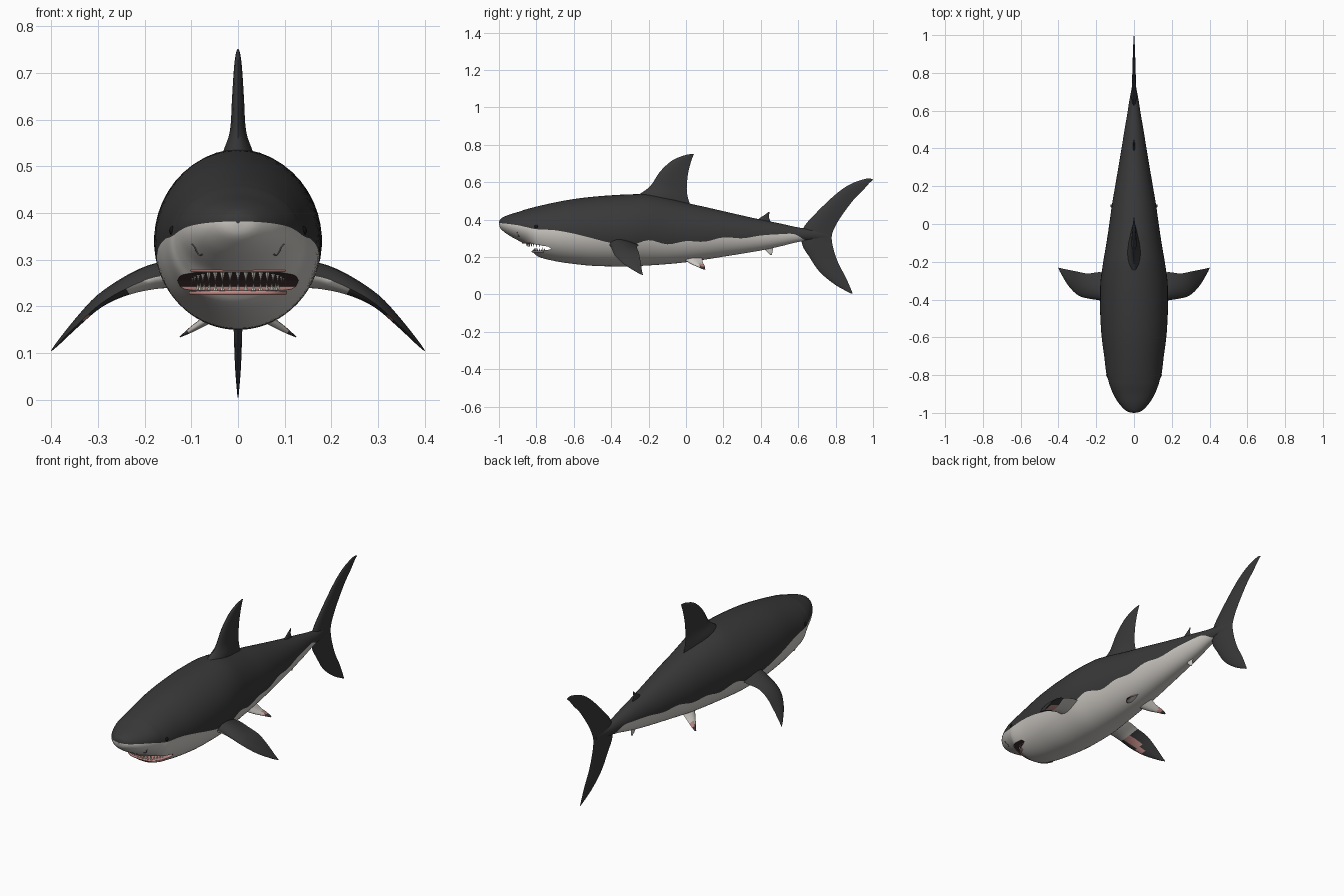
import bpy, bmesh, math
from mathutils import Vector
from mathutils.bvhtree import BVHTree

if "Cube" in bpy.data.objects:
    bpy.data.objects.remove(bpy.data.objects["Cube"])


def material(name, rgb):
    m = bpy.data.materials.new(name)
    m.diffuse_color = (*rgb, 1)
    m.use_nodes = True
    m.node_tree.nodes["Principled BSDF"].inputs["Base Color"].default_value = m.diffuse_color
    return m


MATS = [material("dark_grey", (0.04, 0.04, 0.04)),
        material("belly_white", (0.60, 0.575, 0.54)),
        material("gum_pink", (0.52, 0.25, 0.23)),
        material("mouth_dark", (0.06, 0.035, 0.035)),
        material("tooth_ivory", (0.62, 0.60, 0.54)),
        material("eye_black", (0.008, 0.008, 0.008)),
        material("nostril_grey", (0.16, 0.155, 0.15))]
DARK, WHITE, GUM, MOUTH, TOOTH, EYE, NOSTRIL = range(7)


def finish(bm, name):
    bmesh.ops.recalc_face_normals(bm, faces=bm.faces)
    me = bpy.data.meshes.new(name)
    bm.to_mesh(me)
    bm.free()
    for m in MATS:
        me.materials.append(m)
    ob = bpy.data.objects.new(name, me)
    bpy.context.collection.objects.link(ob)
    return ob


def smooth(ob, deg=45):
    bpy.ops.object.select_all(action='DESELECT')
    ob.select_set(True)
    bpy.context.view_layer.objects.active = ob
    bpy.ops.object.shade_smooth_by_angle(angle=math.radians(deg))


def spline(rows, steps):
    """Smooth curve through rows of numbers."""
    out = []
    for i in range(len(rows) - 1):
        p0, p1, p2, p3 = (rows[max(0, min(len(rows) - 1, i + k))] for k in (-1, 0, 1, 2))
        for s in range(steps):
            t = s / steps
            out.append([b + 0.5 * t * (c - a + t * (2 * a - 5 * b + 4 * c - d + t * (3 * (b - c) + d - a)))
                        for a, b, c, d in zip(p0, p1, p2, p3)])
    out.append(list(rows[-1]))
    return out


def loft(rings, name, rule):
    """Skin closed rings; rule(ring index, point index, centre) gives the colour."""
    bm = bmesh.new()
    vs = [[bm.verts.new(p) for p in r] for r in rings]
    n = len(rings[0])
    for i in range(len(vs) - 1):
        for j in range(n):
            k = (j + 1) % n
            f = bm.faces.new((vs[i][j], vs[i][k], vs[i + 1][k], vs[i + 1][j]))
            f.material_index = rule(i, j, f.calc_center_median())
    for r, i in ((vs[0], 0), (vs[-1], len(vs) - 1)):
        f = bm.faces.new(r)
        f.material_index = rule(i, 0, f.calc_center_median())
    return finish(bm, name)


# Body: y, top, bottom, half width, colour line height
BODY = [(-1.0, .385, .378, .004, .382), (-.99, .405, .35, .04, .381), (-.95, .425, .318, .08, .377),
        (-.90, .44, .29, .11, .37), (-.855, .455, .264, .128, .36), (-.825, .463, .235, .137, .353),
        (-.79, .472, .202, .147, .348), (-.7, .492, .178, .158, .343), (-.6, .51, .163, .171, .325),
        (-.5, .522, .153, .178, .30), (-.4, .53, .15, .18, .275), (-.3, .535, .15, .177, .262),
        (-.2, .535, .155, .163, .29), (-.1, .515, .162, .146, .268), (0, .49, .172, .131, .285),
        (.1, .468, .186, .117, .282), (.2, .445, .202, .1, .305), (.3, .422, .218, .083, .30),
        (.4, .40, .235, .066, .315), (.5, .38, .256, .05, .322), (.58, .362, .276, .036, .322),
        (.64, .352, .287, .027, .29), (.7, .345, .29, .016, .291), (.76, .335, .295, .004, .296)]
N = 14
rings = []
for y, top, bot, w, line in spline(BODY, 4):
    c, h = (top + bot) / 2, (top - bot) / 2
    a = math.acos(max(-.98, min(.98, (line - c) / h)))
    angs = [a * k / N for k in range(N)] + [a + (math.pi - a) * k / N for k in range(N + 1)]
    half = [(w * math.sin(t), y, c + h * math.cos(t)) for t in angs]
    rings.append(half + [(-x, yy, z) for x, yy, z in half[-2:0:-1]])
body = loft(rings, "body", lambda i, j, c: DARK if j < N or j >= 3 * N else WHITE)

# Mouth: wedge cut across the head
wedge = [(-.72, .243), (-.735, .255), (-.83, .272), (-1.1, .272), (-1.1, .225), (-.83, .233), (-.74, .237)]
bm = bmesh.new()
sides = [[bm.verts.new((x, y, z)) for y, z in wedge] for x in (-.2, .2)]
for s in sides:
    bm.faces.new(s)
for j in range(len(wedge)):
    k = (j + 1) % len(wedge)
    f = bm.faces.new((sides[0][j], sides[0][k], sides[1][k], sides[1][j]))
    f.material_index = MOUTH if j < 3 else GUM
cutter = finish(bm, "mouth_cutter")
mod = body.modifiers.new("mouth", 'BOOLEAN')
mod.object, mod.operation, mod.solver = cutter, 'DIFFERENCE', 'EXACT'
smooth(body)
bpy.ops.object.modifier_apply(modifier=mod.name)
bpy.data.objects.remove(cutter)
bm = bmesh.new()
bm.from_mesh(body.data)
tree = BVHTree.FromBMesh(bm)
bm.free()


def tube(name, pts, radius, mat):
    cu = bpy.data.curves.new(name, 'CURVE')
    cu.dimensions, cu.bevel_depth, cu.bevel_resolution = '3D', radius, 1
    cu.use_fill_caps = True
    sp = cu.splines.new('POLY')
    sp.points.add(len(pts) - 1)
    for p, q in zip(sp.points, pts):
        p.co = (*q, 1)
    cu.materials.append(MATS[mat])
    ob = bpy.data.objects.new(name, cu)
    bpy.context.collection.objects.link(ob)


def on_front(x, z):
    hit = tree.ray_cast(Vector((x, -2, z)), Vector((0, 1, 0)))[0]
    return hit if hit else Vector((x, -.75, z))


# Lips and nostrils follow the head surface
for name, z0, rad, ext in (("lower_lip", .229, .006, .1), ("upper_lip", .276, .003, .1)):
    tube(name, [on_front(ext * k / 12, z0) for k in range(-12, 13)], rad, GUM)
for s, side in ((1, "left"), (-1, "right")):
    tube(side + "_nostril", [on_front(s * x, z) for x, z in
         ((.098, .334), (.092, .326), (.088, .316), (.082, .309), (.076, .312))], .002, NOSTRIL)

# Teeth: rows of cones along both jaws
bm = bmesh.new()
for z0, length, rx, ry, count in ((.276, -.024, .1, .108, 17), (.23, .02, .088, .07, 15)):
    for k in range(count):
        a = math.radians(-78 + 156 * k / (count - 1))
        x, y = rx * math.sin(a), -.745 - ry * math.cos(a)
        base = [bm.verts.new((x + .006 * math.cos(t), y + .005 * math.sin(t), z0))
                for t in (0, math.pi / 2, math.pi, math.pi * 1.5)]
        tip = bm.verts.new((x, y + .004, z0 + length))
        bm.faces.new(base)
        for j in range(4):
            bm.faces.new((base[j], base[(j + 1) % 4], tip))
for f in bm.faces:
    f.material_index = TOOTH
finish(bm, "teeth")

# Eyes
for s, side in ((1, "left"), (-1, "right")):
    hit = tree.ray_cast(Vector((s, -.80, .362)), Vector((-s, 0, 0)))[0]
    bm = bmesh.new()
    bmesh.ops.create_uvsphere(bm, u_segments=12, v_segments=8, radius=.011)
    bmesh.ops.translate(bm, verts=bm.verts, vec=hit - Vector((s * .006, 0, 0)))
    for f in bm.faces:
        f.material_index = EYE
    smooth(finish(bm, side + "_eye"), 80)

CHORD = [0, .04, .12, .25, .42, .6, .8, 1]


def fin(name, rows, normal=(1, 0, 0), rule=lambda under, c: DARK, mirror=1):
    """Rows: leading point, trailing point, half thickness."""
    nrm, out = Vector(normal), []
    for r in spline(rows, 4):
        lead, trail, th = Vector(r[:3]), Vector(r[3:6]), max(r[6], .0008)
        up = [lead.lerp(trail, t) + nrm * th * math.sin(math.pi * t ** .65) for t in CHORD]
        low = [lead.lerp(trail, t) - nrm * th * math.sin(math.pi * t ** .65) for t in CHORD[1:-1]]
        out.append([(p.x * mirror, p.y, p.z) for p in up + low[::-1]])
    smooth(loft(out, name, lambda i, j, c: rule(j >= len(CHORD) - 1, c)), 60)


def upright(name, rows, **kw):
    fin(name, [(0, a, b, 0, c, d, t) for a, b, c, d, t in rows], **kw)


# Upright fins: lead y, z, trail y, z, half thickness
upright("dorsal_fin", [(-.30, .50, .03, .46, .04), (-.25, .535, .012, .51, .034), (-.19, .58, .004, .565, .018),
                       (-.14, .655, .01, .64, .013), (-.075, .715, .024, .70, .009),
                       (-.01, .743, .036, .735, .005), (.035, .752, .042, .75, .001)])
upright("rear_dorsal_fin", [(.37, .385, .46, .37, .008), (.39, .405, .45, .395, .006),
                            (.42, .425, .443, .415, .004), (.442, .442, .447, .44, .001)])
upright("anal_fin", [(.40, .255, .47, .27, .008), (.42, .24, .465, .25, .006),
                     (.438, .222, .463, .228, .004), (.453, .21, .458, .21, .001)],
        rule=lambda under, c: WHITE)
upright("tail_fin", [(.885, .004, .892, .004, .001), (.80, .05, .855, .09, .006), (.715, .12, .82, .155, .009),
                     (.66, .20, .795, .22, .011), (.62, .27, .78, .285, .014), (.625, .35, .785, .335, .014),
                     (.69, .43, .825, .41, .011), (.80, .535, .895, .505, .008), (.88, .59, .94, .55, .006),
                     (.965, .619, .98, .595, .003), (.998, .616, 1.0, .612, .001)])


def pectoral_colour(under, c):
    x = abs(c.x)
    if not under or x > .33:
        return DARK
    if x < .24:
        return WHITE
    return GUM if -.35 < c.y < -.31 else DARK


def pelvic_colour(under, c):
    x = abs(c.x)
    return DARK if x > .106 else GUM if x > .088 and c.y > .07 else WHITE


# Paired fins, mirrored
PECTORAL = [(.12, -.425, .27, .12, -.27, .27, .036), (.18, -.405, .262, .18, -.255, .264, .029),
            (.24, -.395, .238, .245, -.262, .25, .019), (.295, -.378, .205, .30, -.252, .222, .012),
            (.345, -.33, .16, .345, -.243, .175, .008), (.385, -.265, .12, .385, -.235, .125, .004),
            (.4, -.235, .105, .4, -.23, .105, .001)]
PELVIC = [(.035, -.02, .195, .035, .085, .20, .016), (.07, .02, .168, .07, .09, .172, .010),
          (.1, .06, .149, .1, .1, .152, .006), (.125, .092, .134, .125, .103, .134, .001)]
for s, side in ((1, "left"), (-1, "right")):
    fin(side + "_pectoral_fin", PECTORAL, (.5, 0, .866), pectoral_colour, s)
    fin(side + "_pelvic_fin", PELVIC, (.5, 0, .866), pelvic_colour, s)
